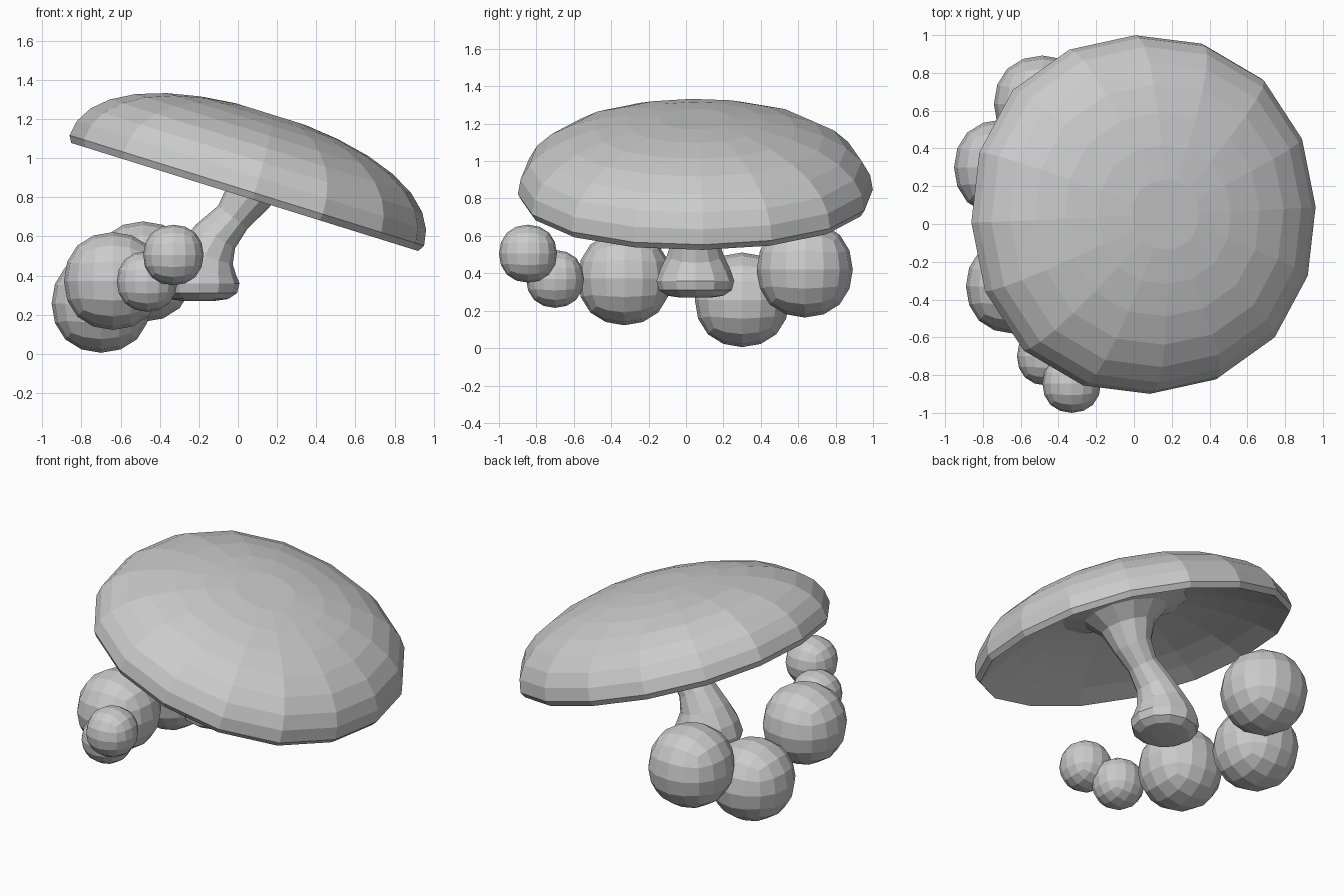
import bpy, bmesh, math
from mathutils import Vector, Matrix

cube = bpy.data.objects.get("Cube")
if cube:
    bpy.data.objects.remove(cube, do_unlink=True)

grey = bpy.data.materials.new("plain grey")
grey.use_nodes = True
GREY = (0.6, 0.6, 0.6, 1)
grey.diffuse_color = GREY
grey.node_tree.nodes["Principled BSDF"].inputs["Base Color"].default_value = GREY


def finish(bm, name):
    bmesh.ops.recalc_face_normals(bm, faces=bm.faces)
    mesh = bpy.data.meshes.new(name)
    bm.to_mesh(mesh)
    bm.free()
    mesh.materials.append(grey)
    obj = bpy.data.objects.new(name, mesh)
    bpy.context.collection.objects.link(obj)
    return obj


def bulge(angle):
    """Slight fullness on the diagonals, as on a rounded cube."""
    return 1 + 0.027 * math.sin(2 * angle) ** 2


def loft(bm, rings, sides, shape=lambda angle: 1):
    """Join rings of (placement matrix, radius)."""
    loops = []
    for place, radius in rings:
        loop = []
        for i in range(sides):
            a = math.tau * i / sides
            r = radius * shape(a)
            loop.append(bm.verts.new(place @ Vector((r * math.cos(a), r * math.sin(a), 0))))
        loops.append(loop)
    for low, high in zip(loops, loops[1:]):
        for i in range(sides):
            j = (i + 1) % sides
            bm.faces.new((low[i], low[j], high[j], high[i]))
    return loops


# Round berries beside the stem: subdivided cubes
def berry(name, centre, radius):
    bm = bmesh.new()
    bmesh.ops.create_cube(bm, size=2 * radius / 0.84)
    bm.transform(Matrix.Translation(centre))
    mod = finish(bm, name).modifiers.new("rounding", 'SUBSURF')
    mod.levels = mod.render_levels = 2


berry("large_ball_front", (-0.64, -0.33, 0.372), 0.25)
berry("large_ball_middle", (-0.70, 0.30, 0.258), 0.253)
berry("large_ball_back", (-0.485, 0.635, 0.42), 0.257)
berry("small_ball_upper", (-0.33, -0.845, 0.505), 0.155)
berry("small_ball_lower", (-0.465, -0.70, 0.37), 0.155)

# Tilted cap: full outer dome, narrow lip, shallow hollow underneath
TILT = math.radians(17.3)
STEPS = 8
RIM, HEIGHT = 0.95, 0.415
LIP, HOLLOW = 0.035, 0.30

hollow = []
dome = []
for i in range(STEPS):
    a = math.pi / 2 * i / STEPS
    dome.append((Matrix.Translation((0, 0, HEIGHT * math.sin(a) * bulge(a))),
                 RIM * math.cos(a) * bulge(a)))
    t = 1 - i / STEPS
    hollow.append((Matrix.Translation((0, 0, HOLLOW * (1 - t * t) - LIP)), 0.93 * t))

bm = bmesh.new()
loops = loft(bm, hollow[::-1] + dome, 16, bulge)
bm.faces.new(loops[0])
bm.faces.new(loops[-1])
bm.transform(Matrix.Translation((0.045, 0.05, 0.835))
             @ Matrix.Rotation(TILT, 4, 'Y')
             @ Matrix.Rotation(math.radians(2.5), 4, 'Z'))
finish(bm, "cap")

# Curved stem: rings of (x, z, radius, lean) from the foot to the flare
RINGS = [(-0.20, 0.27, 0.08, 0), (-0.20, 0.28, 0.15, 0), (-0.20, 0.31, 0.195, 0),
         (-0.20, 0.36, 0.208, 0), (-0.195, 0.42, 0.187, 0.1), (-0.17, 0.50, 0.15, 0.3),
         (-0.115, 0.60, 0.117, 0.55), (-0.025, 0.70, 0.095, 0.65), (0.05, 0.80, 0.12, 0.5),
         (0.085, 0.92, 0.17, 0.35), (0.105, 1.0, 0.26, 0.3), (0.118, 1.035, 0.39, 0.3)]
bm = bmesh.new()
loops = loft(bm, [(Matrix.Translation((x, 0.05, z)) @ Matrix.Rotation(lean, 4, 'Y'), r)
                  for x, z, r, lean in RINGS], 12)
bm.faces.new(loops[0])
finish(bm, "stem")
